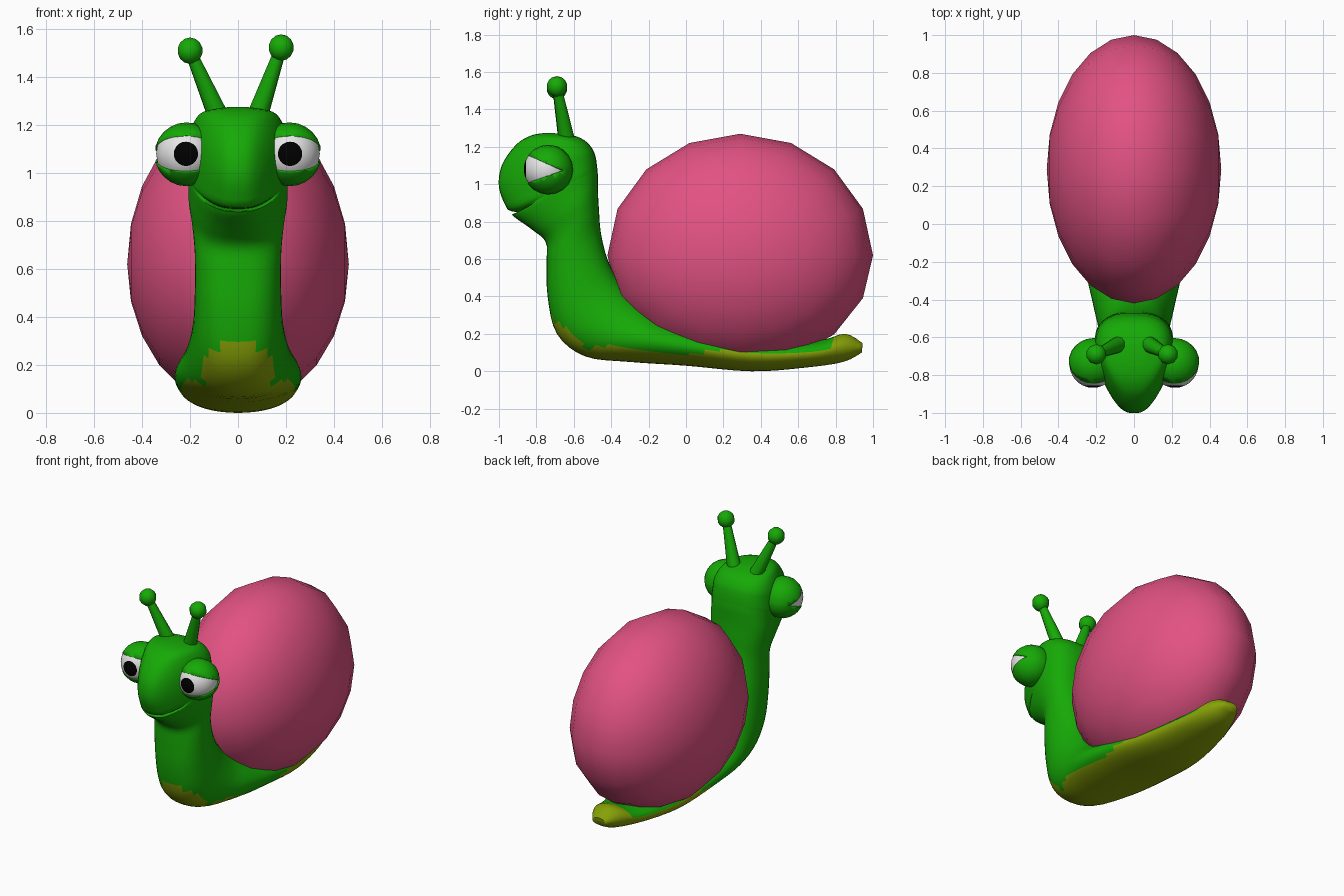
import bpy, bmesh, math
from mathutils import Vector, Matrix

if "Cube" in bpy.data.objects:
    bpy.data.objects.remove(bpy.data.objects["Cube"])


def material(name, rgb):
    m = bpy.data.materials.new(name)
    m.diffuse_color = (*rgb, 1)
    m.use_nodes = True
    m.node_tree.nodes["Principled BSDF"].inputs["Base Color"].default_value = m.diffuse_color
    return m


GREEN = material("green skin", (0.008, 0.40, 0.002))
OLIVE = material("olive foot", (0.24, 0.355, 0.002))
PINK = material("pink shell", (0.76, 0.085, 0.225))
WHITE = material("eye white", (0.80, 0.80, 0.80))
BLACK = material("pupil black", (0.0, 0.0, 0.0))


def finish(name, bm, *mats, angle=180):
    bmesh.ops.recalc_face_normals(bm, faces=bm.faces)
    me = bpy.data.meshes.new(name)
    bm.to_mesh(me)
    bm.free()
    ob = bpy.data.objects.new(name, me)
    bpy.context.collection.objects.link(ob)
    for m in mats:
        me.materials.append(m)
    bpy.ops.object.select_all(action='DESELECT')
    bpy.context.view_layer.objects.active = ob
    ob.select_set(True)
    bpy.ops.object.shade_smooth_by_angle(angle=math.radians(angle))
    return ob


def sphere(centre, radii, u=16, v=8, axis='Z'):
    bm = bmesh.new()
    rot = {'X': Matrix.Rotation(math.pi / 2, 4, 'Y'),
           'Y': Matrix.Rotation(math.pi / 2, 4, 'X'), 'Z': Matrix()}[axis]
    mat = Matrix.Translation(centre) @ Matrix.Diagonal((*radii, 1)) @ rot
    bmesh.ops.create_uvsphere(bm, u_segments=u, v_segments=v, radius=1, matrix=mat)
    return bm


# Shell: smooth low-poly egg, slightly flatter below its widest line
bm = sphere((0, 0.29, 0.62), (0.462, 0.71, 0.65), 16, 12, 'X')
for v in bm.verts:
    if v.co.z < 0.62:
        v.co.z = 0.62 + (v.co.z - 0.62) * 0.92
finish("shell", bm, PINK)

# Body, tail to crown: front/bottom y,z - back/top y,z - half width - taper - mouth pull
RINGS = [
    (.94, .10, .945, .15, .05, 0, 0), (.84, .05, .85, .20, .11, 0, 0),
    (.64, .02, .70, .165, .165, 0, 0), (.35, 0, .35, .17, .225, 0, 0),
    (0, .03, .05, .23, .26, 0, 0), (-.30, .05, -.12, .29, .26, 0, 0),
    (-.54, .08, -.26, .38, .22, 0, 0), (-.69, .20, -.36, .49, .19, 0, 0),
    (-.74, .40, -.42, .60, .18, 0, 0), (-.745, .58, -.455, .74, .18, 0, 0),
    (-.75, .69, -.465, .86, .19, .1, 0), (-.82, .755, -.47, .95, .20, .2, 0),
    (-.905, .815, -.47, 1.03, .20, .25, 0), (-.93, .838, -.472, 1.06, .20, .27, 0),
    (-.94, .85, -.474, 1.08, .20, .28, .09), (-.955, .865, -.476, 1.10, .20, .3, 0),
    (-1.0, .98, -.482, 1.14, .195, .35, 0), (-.985, 1.10, -.495, 1.18, .19, .35, 0),
    (-.91, 1.21, -.525, 1.22, .175, .25, 0), (-.83, 1.26, -.57, 1.25, .145, .1, 0),
    (-.75, 1.275, -.64, 1.27, .06, 0, 0)]
N, STEPS = 40, 4


def spline(p0, p1, p2, p3, t):
    return [0.5 * (2 * b + (c - a) * t + (2 * a - 5 * b + 4 * c - d) * t * t
                   + (3 * b - a - 3 * c + d) * t ** 3)
            for a, b, c, d in zip(p0, p1, p2, p3)]


padded = [RINGS[0]] + RINGS + [RINGS[-1]]
sections = [spline(*padded[i:i + 4], s / STEPS)
            for i in range(len(RINGS) - 1) for s in range(STEPS)] + [RINGS[-1]]
bm = bmesh.new()
loops = []
for ay, az, by, bz, w, e, pull in sections:
    loop = []
    power = max(0.75, min(1, 1.2 - 0.8 * bz))  # rounder foot, squarer neck
    for k in range(N):
        c, s = math.cos(math.tau * k / N), math.sin(math.tau * k / N)
        x = math.copysign(abs(s) ** power, s) * w * (1 - e * c)
        f = (1 + c) / 2
        y = by + (ay - by) * f + max(0, pull) * max(0, c) ** 2.5
        loop.append(bm.verts.new((x, y, bz + (az - bz) * f)))
    loops.append(loop)
for p, q in zip(loops, loops[1:]):
    for k in range(N):
        bm.faces.new((p[k], p[(k + 1) % N], q[(k + 1) % N], q[k]))
bm.faces.new(loops[0])
bm.faces.new(loops[-1])
bmesh.ops.recalc_face_normals(bm, faces=bm.faces)
# Olive sole: underside, rising at the chest, and all of the tail tip
for f in bm.faces:
    c = f.calc_center_median()
    limit = (0.09 + 0.12 * min(abs(c.y), 0.4) + 0.9 * max(0, -c.y - 0.5)
             - 0.7 * max(0, abs(c.x) - 0.09) * (c.y < -0.5))
    sole = c.z < min(limit, 0.275) and f.normal.z < 0.3
    f.material_index = int(sole or c.y > 0.78)
finish("body", bm, GREEN, OLIVE, angle=60)

for side, label in ((-1, "left"), (1, "right")):
    # Eyeball with the pupil in the rings around its front pole
    centre = Vector((side * 0.217, -0.742, 1.08))
    bm = sphere(centre, (0.125,) * 3, 20, 15, 'Y')
    for f in bm.faces:
        d = (f.calc_center_median() - centre).normalized()
        f.material_index = int(d.y < -math.cos(math.radians(24)))
    finish(label + "_eye", bm, WHITE, BLACK)

    # Eyelids: sphere with a wedge cut out of the front
    centre = Vector((side * 0.215, -0.737, 1.078))
    bm = sphere(centre, (0.133,) * 3, 20, 12, 'X')
    apex = Vector((0, -0.655, 1.072))
    up = Vector((0, 0.088, 0.20)).normalized()
    low = Vector((0, 0.068, -0.20)).normalized()
    for n in (up, low):
        bmesh.ops.bisect_plane(bm, geom=bm.verts[:] + bm.edges[:] + bm.faces[:],
                               plane_co=apex, plane_no=n)
    gap = [f for f in bm.faces
           if all((f.calc_center_median() - apex).dot(n) < 0 for n in (up, low))]
    bmesh.ops.delete(bm, geom=gap, context='FACES')
    lid = finish(label + "_eyelids", bm, GREEN, angle=50)
    mod = lid.modifiers.new("thickness", 'SOLIDIFY')
    mod.thickness, mod.offset = 0.012, -1

    # Feeler: tapered stalk and ball, slightly different on each side
    tip = Vector((-0.20, -0.69, 1.51) if side < 0 else (0.18, -0.69, 1.523))
    base = Vector((side * 0.075, -0.635, 1.22))
    d = tip - base
    bm = bmesh.new()
    bmesh.ops.create_cone(bm, cap_ends=True, segments=10, radius1=0.046, radius2=0.024,
                          depth=d.length, matrix=Matrix.Translation((tip + base) / 2)
                          @ d.to_track_quat('Z', 'Y').to_matrix().to_4x4())
    finish(label + "_feeler_stalk", bm, GREEN, angle=50)
    finish(label + "_feeler_ball", sphere(tip, (0.055,) * 3, 10, 7), GREEN)
